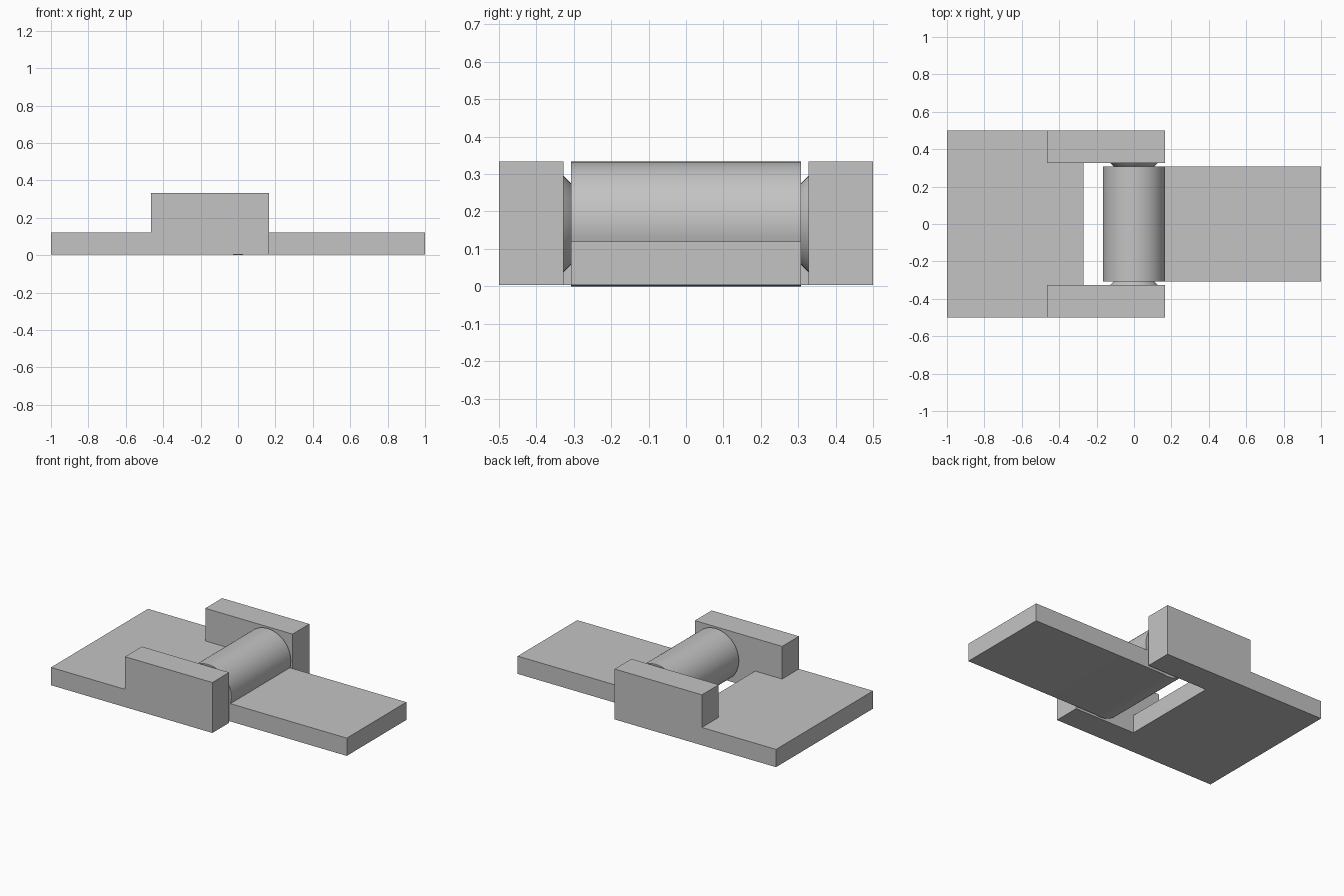
import bpy
import bmesh
from math import asin, cos, sin, pi, radians

if "Cube" in bpy.data.objects:
    bpy.data.objects.remove(bpy.data.objects["Cube"], do_unlink=True)

FLOOR, PLATE_TOP, TOP = 0.004, 0.12, 0.333   # heights
R = TOP / 2                                  # barrel radius and axis height
KNUCKLE, ARM_IN, OUTER = 0.307, 0.327, 0.5   # half widths along y
PIN = 0.128                                  # pin cone radius at the arm face

grey = bpy.data.materials.new("plain_grey")
grey.use_nodes = True
colour = (0.55, 0.55, 0.55, 1)
grey.diffuse_color = colour
grey.node_tree.nodes["Principled BSDF"].inputs["Base Color"].default_value = colour


def add_object(name, bm):
    bmesh.ops.recalc_face_normals(bm, faces=bm.faces)
    mesh = bpy.data.meshes.new(name)
    bm.to_mesh(mesh)
    bm.free()
    mesh.materials.append(grey)
    obj = bpy.data.objects.new(name, mesh)
    bpy.context.collection.objects.link(obj)
    return obj


def extrude_profile(name, points, y0, y1):
    """Extrude an x/z outline along y."""
    bm = bmesh.new()
    face = bm.faces.new([bm.verts.new((x, y0, z)) for x, z in points])
    result = bmesh.ops.extrude_face_region(bm, geom=[face])
    verts = [v for v in result["geom"] if isinstance(v, bmesh.types.BMVert)]
    bmesh.ops.translate(bm, verts=verts, vec=(0, y1 - y0, 0))
    return add_object(name, bm)


def box(name, x0, x1, y0, y1, z1):
    return extrude_profile(name, [(x0, FLOOR), (x1, FLOOR), (x1, z1), (x0, z1)], y0, y1)


def pin_cone(name, side, face_y, extra):
    """45 degree cone on the hinge axis, pointing inwards from face_y."""
    height = PIN + extra
    bpy.ops.mesh.primitive_cone_add(
        vertices=64, radius1=height, radius2=0, depth=height,
        location=(0, side * (face_y + extra - height / 2), R),
        rotation=(side * pi / 2, 0, 0))
    obj = bpy.context.object
    obj.name = name
    obj.data.materials.append(grey)
    return obj


def combine(target, tool, operation):
    mod = target.modifiers.new(operation.lower(), 'BOOLEAN')
    mod.operation = operation
    mod.solver = 'EXACT'
    mod.object = tool
    bpy.context.view_layer.objects.active = target
    bpy.ops.object.modifier_apply(modifier=mod.name)
    bpy.data.objects.remove(tool, do_unlink=True)


def smooth(obj):
    bpy.ops.object.select_all(action='DESELECT')
    obj.select_set(True)
    bpy.context.view_layer.objects.active = obj
    bpy.ops.object.shade_smooth_by_angle(angle=radians(30))


# Fork leaf: wide plate, two raised arms and their conical pins
fork = box("fork_leaf", -1, -0.27, -OUTER, OUTER, PLATE_TOP)
for side in (-1, 1):
    y0, y1 = sorted((side * ARM_IN, side * OUTER))
    combine(fork, box("arm", -0.465, 0.165, y0, y1, TOP), 'UNION')
    combine(fork, pin_cone("pin", side, ARM_IN, 0.02), 'UNION')
smooth(fork)

# Barrel leaf: round knuckle running into a flat plate
start = asin((PLATE_TOP - R) / R)
end = 2 * pi - pi / 2 + (pi / 2 + asin((FLOOR - R) / R))
steps = 72
outline = []
for i in range(steps + 1):
    a = start + (end - start) * i / steps
    outline.append((R * cos(a), R + R * sin(a)))
outline += [(1, FLOOR), (1, PLATE_TOP)]
barrel = extrude_profile("barrel_leaf", outline, -KNUCKLE, KNUCKLE)

# Conical sockets that receive the pins with clearance
for side in (-1, 1):
    combine(barrel, pin_cone("socket_cutter", side, KNUCKLE, 0.01), 'DIFFERENCE')
smooth(barrel)
